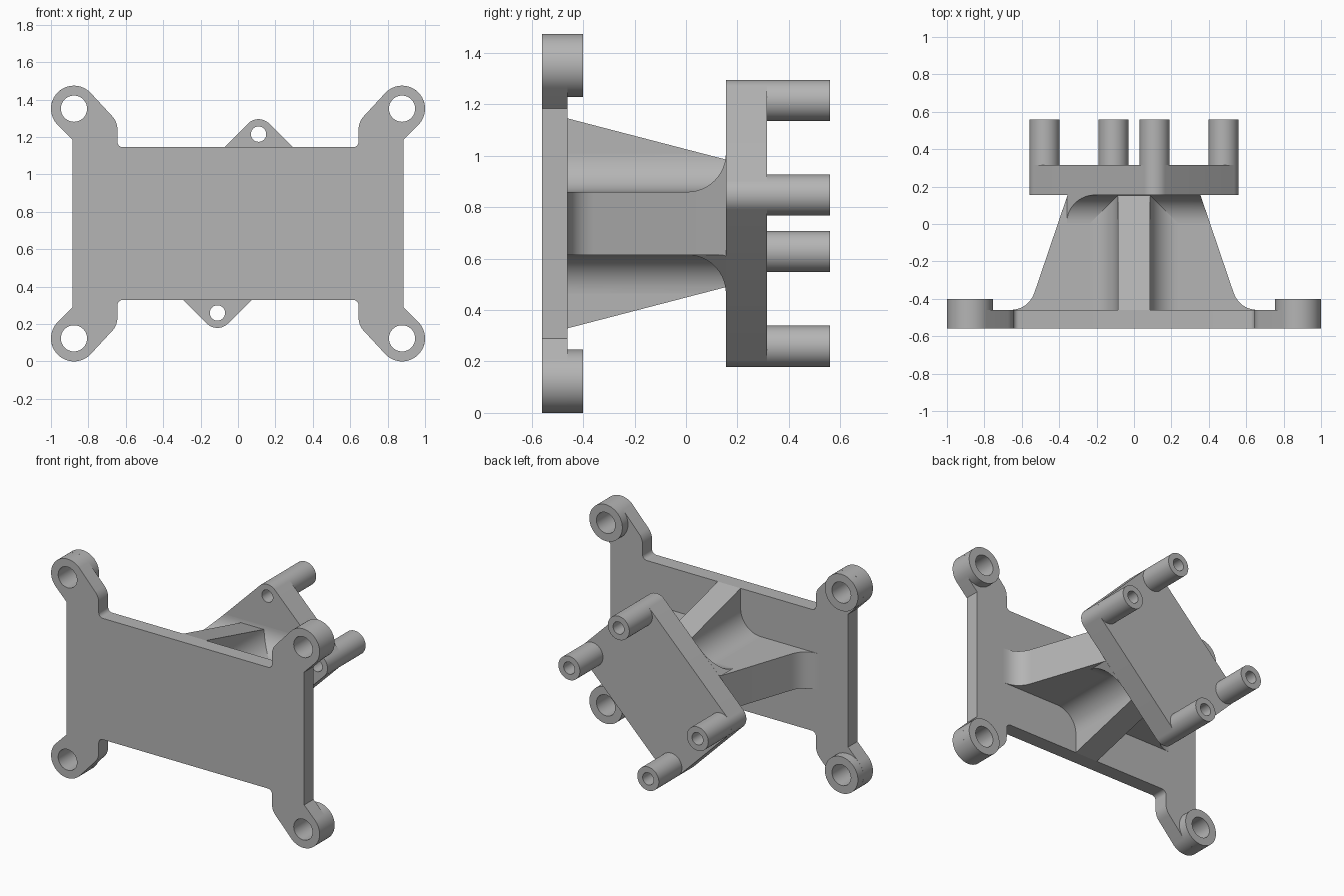
import bpy, bmesh
from math import cos, sin, radians
from mathutils import Vector

cube = bpy.data.objects.get("Cube")
if cube:
    bpy.data.objects.remove(cube, do_unlink=True)

MID = 0.737                                   # height of the part's centre
BACK, FACE, SEAT = -0.56, -0.46, 0.155        # base back, base front, tilted plate seat

grey = bpy.data.materials.new("matte grey")
grey.use_nodes = True
grey.diffuse_color = (0.46, 0.46, 0.46, 1)
bsdf = next(n for n in grey.node_tree.nodes if n.type == "BSDF_PRINCIPLED")
bsdf.inputs["Base Color"].default_value = grey.diffuse_color
bsdf.inputs["Roughness"].default_value = 0.7


def arc(cx, cy, r, start, end, steps=16):
    angles = [radians(start + (end - start) * i / steps) for i in range(steps + 1)]
    return [(cx + r * cos(a), cy + r * sin(a)) for a in angles]


def circle(cx, cy, r):
    return arc(cx, cy, r, 0, 360, 48)[:-1]


def prism(name, loops, axis, low, high, cuts=()):
    """Extrude loops (outline plus holes) along an axis, then trim by planes."""
    curve = bpy.data.curves.new(name, "CURVE")
    curve.dimensions, curve.fill_mode = "2D", "BOTH"
    curve.extrude = (high - low) / 2
    for loop in loops:
        spline = curve.splines.new("POLY")
        spline.points.add(len(loop) - 1)
        for point, (a, b) in zip(spline.points, loop):
            point.co = (a, b, 0, 1)
        spline.use_cyclic_u = True
    temp = bpy.data.objects.new(name + " outline", curve)
    bpy.context.collection.objects.link(temp)
    graph = bpy.context.evaluated_depsgraph_get()
    mesh = bpy.data.meshes.new_from_object(temp.evaluated_get(graph))
    bpy.data.objects.remove(temp, do_unlink=True)
    mesh.name = name

    bm = bmesh.new()
    bm.from_mesh(mesh)
    for v in bm.verts:
        a, b, c = v.co.x, v.co.y, v.co.z + (low + high) / 2
        v.co = {"X": (c, a, b), "Y": (a, c, b), "Z": (a, b, c)}[axis]
    bmesh.ops.remove_doubles(bm, verts=bm.verts, dist=0.00001)
    for point, normal in cuts:
        bmesh.ops.bisect_plane(bm, geom=bm.verts[:] + bm.edges[:] + bm.faces[:],
                               plane_co=Vector(point), plane_no=Vector(normal),
                               clear_outer=True)
        rim = [e for e in bm.edges if e.is_boundary]
        bmesh.ops.holes_fill(bm, edges=rim, sides=0)
    bmesh.ops.recalc_face_normals(bm, faces=bm.faces)
    bm.to_mesh(mesh)
    bm.free()
    mesh.materials.clear()
    mesh.materials.append(grey)
    obj = bpy.data.objects.new(name, mesh)
    obj.location.z = MID
    bpy.context.collection.objects.link(obj)
    bpy.ops.object.select_all(action="DESELECT")
    obj.select_set(True)
    bpy.context.view_layer.objects.active = obj
    bpy.ops.object.shade_smooth_by_angle()
    return obj


# Base plate: one corner outline, mirrored to all four corners
BX, BZ, BR, HOLE = 0.877, 0.614, 0.123, 0.07
corner = (arc(0.615, 0.438, 0.03, -90, 0, 8)
          + arc(0.745, 0.505, 0.1, 180, 135, 8)
          + arc(BX, BZ, BR, 135, -45, 32) + [(0.885, 0.447)])
flip = lambda pts, sx, sz: [(x * sx, z * sz) for x, z in pts]
outline = (corner + flip(corner, 1, -1)[::-1]
           + flip(corner, -1, -1) + flip(corner, -1, 1)[::-1])
mounts = [(sx * BX, sz * BZ) for sx in (1, -1) for sz in (1, -1)]
prism("base_plate", [outline] + [circle(x, z, HOLE) for x, z in mounts],
      "Y", BACK, FACE)
for x, z in mounts:
    prism("mount_boss", [circle(x, z, BR), circle(x, z, HOLE)], "Y", FACE, -0.40)

# Tilted plate with rounded corners and four hollow pegs
PEG, BORE = 0.08, 0.041
pegs = [(0.11, 0.478), (-0.478, -0.11), (-0.11, -0.478), (0.478, 0.11)]
rounded = []
for (x, z), start in zip(pegs, (45, 135, 225, 315)):
    rounded += arc(x, z, PEG, start, start + 90)
prism("tilted_plate", [rounded] + [circle(x, z, BORE) for x, z in pegs],
      "Y", SEAT, 0.315)
for x, z in pegs:
    prism("peg", [circle(x, z, PEG), circle(x, z, BORE)], "Y", 0.315, 0.56)

# Wide rib: tapered sides flaring into the base
RIB_Z, RIB_X, FIL = 0.1225, 0.085, 0.15
flare = [(0.355, SEAT)]
for i in range(13):
    t = i / 12
    flare.append(tuple((1 - t) ** 2 * p + 2 * t * (1 - t) * q + t * t * r
                       for p, q, r in zip((0.53, -0.36), (0.564, FACE), (0.67, FACE))))
prism("wide_rib", [flare + flip(flare, -1, 1)[::-1]], "Z", -RIB_Z, RIB_Z)

# Tall rib: tapered top and bottom
prism("tall_rib", [[(FACE, 0.408), (SEAT, 0.248), (SEAT, -0.248), (FACE, -0.408)]],
      "X", -RIB_X, RIB_X)

# Fillets between the ribs, trimmed to the tall rib's slope
for sx in (1, -1):
    for sz in (1, -1):
        cove = [(RIB_X, RIB_Z)] + arc(RIB_X + FIL, RIB_Z + FIL, FIL, 180, 270)
        prism("rib_fillet", [flip(cove, sx, sz)], "Y", FACE, SEAT,
              [((0, FACE, sz * 0.408), (0, 0.26, sz))])

# Fillets from the wide rib to the tilted plate, trimmed to rib sides and plate edge
for s in (1, -1):
    cove = [(SEAT, RIB_Z)] + arc(SEAT - FIL, RIB_Z + FIL, FIL, 270, 360)
    prism("plate_fillet", [flip(cove, 1, s)], "X", -0.5, 0.5,
          [((0.355, SEAT, 0), (1, 0.34, 0)),
           ((-0.355, SEAT, 0), (-1, 0.34, 0)),
           ((-0.535 * s, 0, -0.053 * s), (-s, 0, s))])
